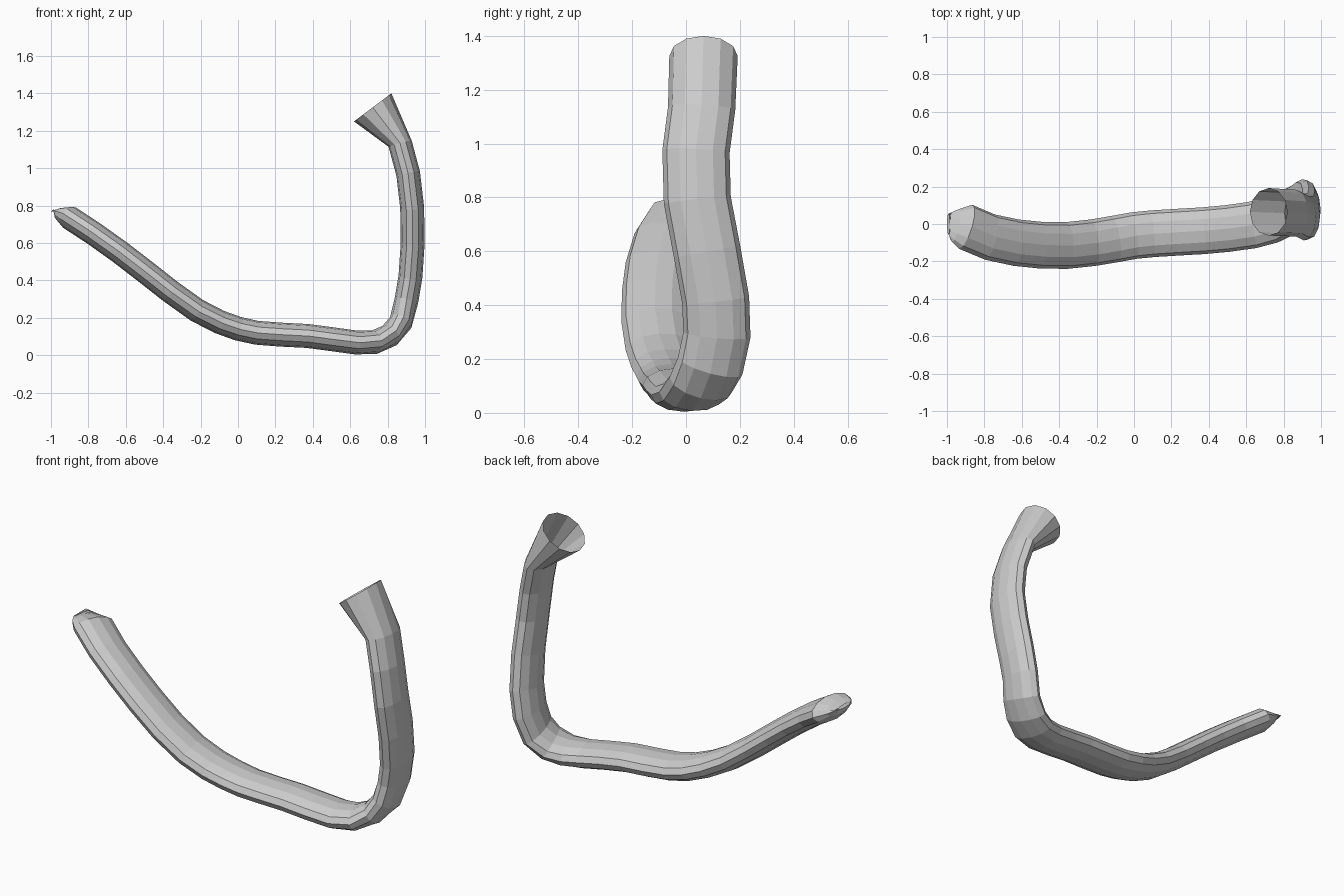
import bpy, bmesh
from math import cos, sin, pi
from mathutils import Vector

if "Cube" in bpy.data.objects:
    bpy.data.objects.remove(bpy.data.objects["Cube"])

SIDES = 12
HALF_WIDTH, HALF_THICK = 0.125, 0.064

# centre line of the flattened tube, left end to neck
path = [Vector(p) for p in [
    (-0.90, -0.015, 0.735), (-0.77, -0.07, 0.65), (-0.63, -0.10, 0.55), (-0.50, -0.113, 0.45),
    (-0.36, -0.115, 0.34), (-0.22, -0.10, 0.24), (-0.10, -0.08, 0.178), (0.0, -0.062, 0.142),
    (0.10, -0.052, 0.12), (0.23, -0.044, 0.110), (0.37, -0.036, 0.103), (0.50, -0.024, 0.086),
    (0.63, -0.006, 0.068), (0.73, 0.02, 0.07), (0.81, 0.055, 0.105), (0.87, 0.09, 0.175),
    (0.90, 0.115, 0.29), (0.922, 0.11, 0.42), (0.934, 0.078, 0.60), (0.931, 0.042, 0.79),
    (0.910, 0.037, 0.97), (0.867, 0.058, 1.13)]]

bm = bmesh.new()


def ring(center, tangent, half_width, half_thick):
    """Elliptical section, wide along y, square to the tangent."""
    t = tangent.normalized()
    w = (Vector((0, 1, 0)) - t * t.y).normalized()
    n = w.cross(t)
    return [bm.verts.new(center + w * half_width * cos(2 * pi * k / SIDES)
                         + n * half_thick * sin(2 * pi * k / SIDES)) for k in range(SIDES)]


# pinched, closed left end
rings = [ring(Vector((-0.992, 0.0, 0.775)), Vector((-0.6, 0.0, -0.8)), 0.05, 0.008),
         ring(Vector((-0.955, -0.008, 0.757)), Vector((0.8, -0.25, -0.6)), 0.09, 0.034)]

# bent tube
last = len(path) - 1
for i, p in enumerate(path):
    tangent = (path[min(i + 1, last)] - p).normalized() + (p - path[max(i - 1, 0)]).normalized()
    if i == last:
        tangent = Vector((-0.24, 0.05, 0.97))
    rings.append(ring(p, tangent, HALF_WIDTH, HALF_THICK))

# the pinched end ring must face along the tube
bm_first = rings[0]
for k, v in enumerate(bm_first):
    a = 2 * pi * k / SIDES
    v.co = Vector((-0.992, 0.0, 0.775)) + Vector((0.008 * sin(a), 0.055 * cos(a), 0.006 * sin(a)))

# flared round mouth, left open
rings.append(ring(Vector((0.72, 0.065, 1.325)), Vector((-0.6, 0, 0.8)), 0.127, 0.125))

for a, b in zip(rings, rings[1:]):
    for k in range(SIDES):
        j = (k + 1) % SIDES
        bm.faces.new((a[k], a[j], b[j], b[k]))
bm.faces.new(rings[0])
bmesh.ops.recalc_face_normals(bm, faces=bm.faces[:])

mesh = bpy.data.meshes.new("bent_pipe")
bm.to_mesh(mesh)
bm.free()
pipe = bpy.data.objects.new("bent_pipe", mesh)
bpy.context.collection.objects.link(pipe)
